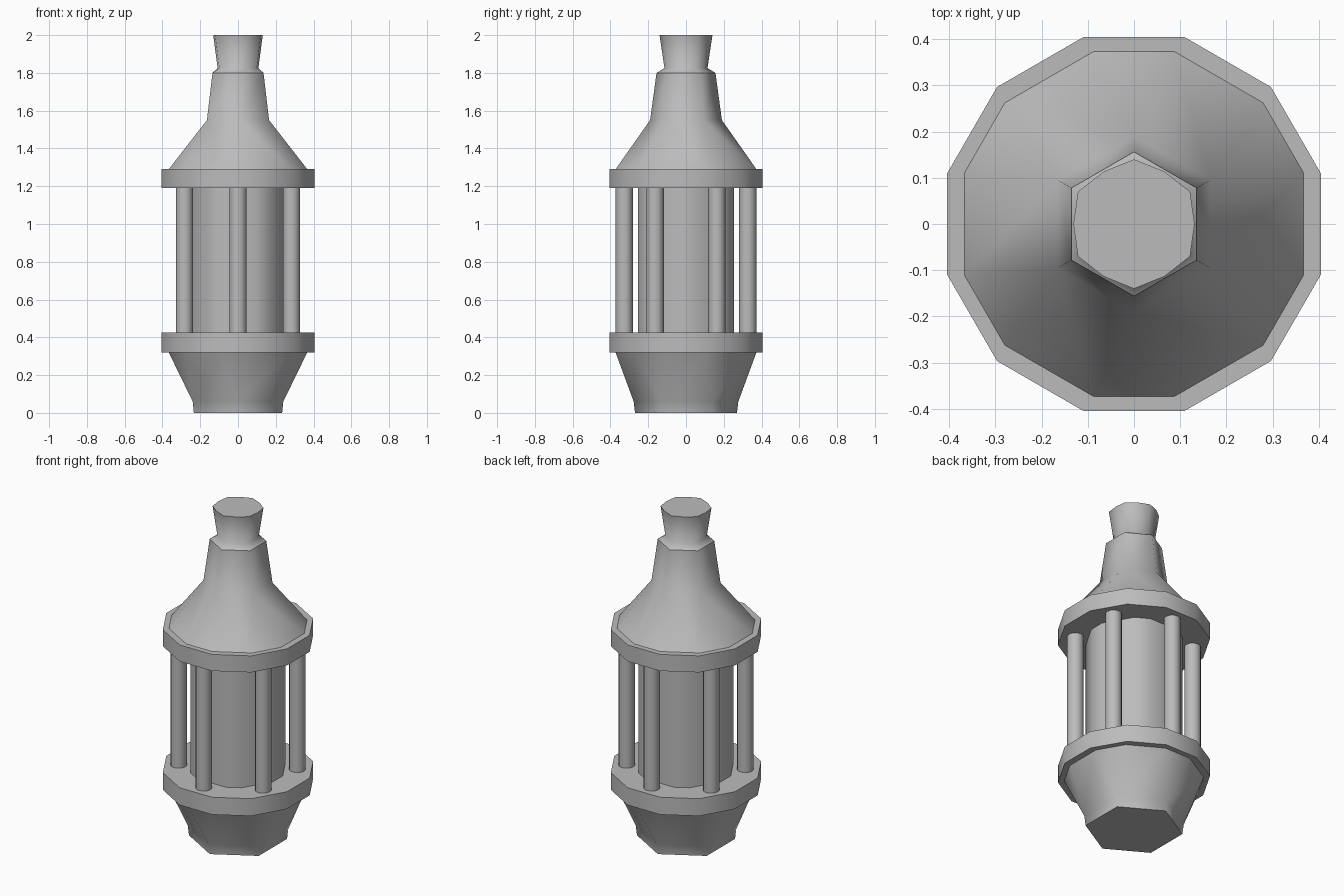
import bpy
import bmesh
from math import sin, cos, radians

cube = bpy.data.objects.get("Cube")
if cube:
    bpy.data.objects.remove(cube, do_unlink=True)

# Single flat grey
grey = bpy.data.materials.new("plain_grey")
grey.use_nodes = True
colour = (0.5, 0.5, 0.5, 1)
grey.diffuse_color = colour
grey.node_tree.nodes["Principled BSDF"].inputs["Base Color"].default_value = colour


def polar(radius, degrees, z):
    return (radius * cos(radians(degrees)), radius * sin(radians(degrees)), z)


def hexagon(r, z):
    return [polar(r, 30 + 60 * k, z) for k in range(6)]


def chamfered(r, z, half, start=30):
    """Hexagon whose corners are split into pairs."""
    return [polar(r, start + 60 * k + s * half, z) for k in range(6) for s in (-1, 1)]


def rounded(corner, middle, z):
    """Hexagon with an extra point in the middle of every side."""
    return [polar(middle if k % 2 else corner, 30 + 30 * k, z) for k in range(12)]


def circle(r, z, sides, x=0, y=0):
    points = [polar(r, 360 * k / sides, z) for k in range(sides)]
    return [(px + x, py + y, pz) for px, py, pz in points]


def loft(name, rings, angle=61):
    """Skin a stack of rings; a six-point ring fans out to a twelve-point one."""
    bm = bmesh.new()
    loops = [[bm.verts.new(p) for p in ring] for ring in rings]
    bm.faces.new(loops[0])
    bm.faces.new(loops[-1])
    for a, b in zip(loops, loops[1:]):
        if len(a) == len(b):
            n = len(a)
            for k in range(n):
                bm.faces.new((a[k], a[(k + 1) % n], b[(k + 1) % n], b[k]))
        else:
            few, many = sorted((a, b), key=len)
            for k in range(6):
                j = (k + 1) % 6
                bm.faces.new((few[k], many[2 * k], many[2 * k + 1]))
                bm.faces.new((few[k], few[j], many[2 * j], many[2 * k + 1]))
    bmesh.ops.recalc_face_normals(bm, faces=bm.faces)
    mesh = bpy.data.meshes.new(name)
    bm.to_mesh(mesh)
    bm.free()
    mesh.materials.append(grey)
    obj = bpy.data.objects.new(name, mesh)
    bpy.context.collection.objects.link(obj)
    bpy.ops.object.select_all(action="DESELECT")
    obj.select_set(True)
    bpy.context.view_layer.objects.active = obj
    bpy.ops.object.shade_smooth_by_angle(angle=radians(angle))
    return obj


# Tapered foot
loft("base", [hexagon(0.27, 0), hexagon(0.277, 0.06), chamfered(0.383, 0.32, 13.2)])

# Collars above and below the open section
for name, low, high in (("lower_collar", 0.32, 0.425), ("upper_collar", 1.19, 1.29)):
    loft(name, [chamfered(0.419, z, 15) for z in (low, high)])

# Inner core
loft("core", [chamfered(0.272, z, 9.5, 0) for z in (0.425, 1.19)])

# Six posts around the core
for k in range(6):
    x, y, _ = polar(0.327, 30 + 60 * k, 0)
    loft(f"post_{k + 1}", [circle(0.046, z, 12, x, y) for z in (0.425, 1.19)])

# Roof, shoulder and flared neck
loft("roof", [chamfered(0.383, 1.29, 13.2), hexagon(0.19, 1.55), hexagon(0.156, 1.8)])
loft("neck", [rounded(0.156, 0.135, 1.8), rounded(0.114, 0.108, 1.825),
              rounded(0.14, 0.131, 2.0)])
